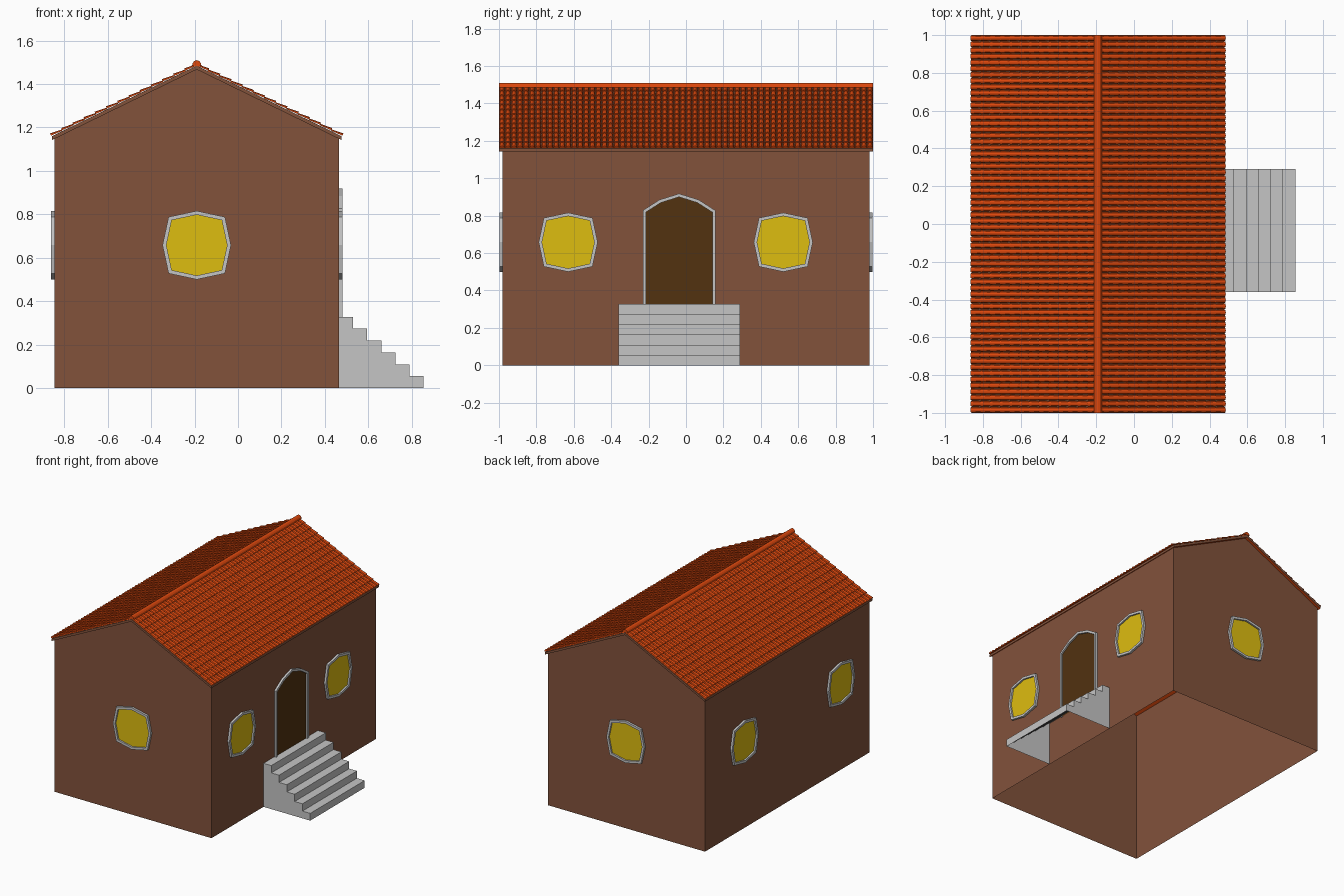
import bpy, math
from mathutils import Vector

if "Cube" in bpy.data.objects:
    bpy.data.objects.remove(bpy.data.objects["Cube"])


def material(name, rgb):
    m = bpy.data.materials.new(name)
    m.diffuse_color = (*rgb, 1)
    m.use_nodes = True
    m.node_tree.nodes["Principled BSDF"].inputs["Base Color"].default_value = m.diffuse_color
    return m


BROWN = material("wall_brown", (0.223, 0.085, 0.044))
TILE = material("tile_orange", (0.73, 0.065, 0.004))
YELLOW = material("glass_yellow", (0.73, 0.51, 0.005))
WOOD = material("door_brown", (0.085, 0.032, 0.005))
GREY = material("stone_grey", (0.56, 0.56, 0.56))


def make(name, verts, faces, *mats):
    me = bpy.data.meshes.new(name)
    me.from_pydata([tuple(v) for v in verts], [], faces)
    for m in mats:
        me.materials.append(m)
    ob = bpy.data.objects.new(name, me)
    bpy.context.collection.objects.link(ob)
    return ob


def extrude_y(name, profile, y0, y1, skip, *mats):
    """Prism from an (x, z) profile (counter-clockwise seen from the front);
    the side faces in skip are left open."""
    n = len(profile)
    verts = [(x, y, z) for y in (y0, y1) for x, z in profile]
    faces = [tuple(range(n)), tuple(range(2 * n - 1, n - 1, -1))]
    for i in range(n):
        if i not in skip:
            j = (i + 1) % n
            faces.append((j, i, i + n, j + n))
    return make(name, verts, faces, *mats)


XL, XR, XM = -0.845, 0.465, -0.19
YW = 0.98

# wall shell, open below and under the roof
extrude_y("walls", [(XL, 0), (XR, 0), (XR, 1.148), (XM, 1.468), (XL, 1.148)],
          -YW, YW, (0, 2, 3), BROWN)

# roof slab: brown edges, tile-coloured underside
EAVE, RIDGE = (0.667, 1.160), 1.485
slab = extrude_y("roof_slab", [
    (XM - EAVE[0], EAVE[1] - 0.018), (XM, RIDGE - 0.018),
    (XM + EAVE[0], EAVE[1] - 0.018), (XM + EAVE[0], EAVE[1]),
    (XM, RIDGE), (XM - EAVE[0], EAVE[1])], -1, 1, (), BROWN, TILE)
for p in slab.data.polygons:
    if p.normal.z < -0.5:
        p.material_index = 1

# rows of half-round tiles, lower ends lifted
COURSES, COLUMNS, SEG = 13, 62, 4
pitch = 2 / COLUMNS
for side, label in ((1, "right"), (-1, "left")):
    slope = Vector((side * (EAVE[0] + 0.003), 0, EAVE[1] - RIDGE))
    length = slope.length
    down = slope.normalized()
    up = Vector((-down.z * side, 0, down.x * side))
    top = Vector((XM, 0, RIDGE))
    step = length / COURSES
    verts, faces = [], []
    for r in range(COURSES):
        for c in range(COLUMNS):
            b = len(verts)
            yc = -1 + (c + 0.5) * pitch
            for d, rad, lift, h in ((r * step, 0.0125, 0.0, 0.007),
                                    ((r + 1) * step, 0.0158, 0.003, 0.011)):
                for k in range(SEG + 1):
                    a = math.pi * k / SEG
                    v = top + down * d + up * (lift + h * math.sin(a))
                    v.y = yc + rad * math.cos(a)
                    verts.append(v)
            m = SEG + 1
            new = [(b + k, b + k + 1, b + m + k + 1, b + m + k) for k in range(SEG)]
            new.append(tuple(b + m + k for k in range(SEG + 1)))
            faces += [f if side < 0 else f[::-1] for f in new]
    make(label + "_roof_tiles", verts, faces, TILE)

# ridge cap
extrude_y("ridge_cap", [(XM + 0.021 * math.cos(a), 1.486 + 0.024 * math.sin(a))
                        for a in [math.pi * k / 6 for k in range(7)]],
          -1, 1, (), TILE)


def placer(origin, u):
    o, u = Vector(origin), Vector(u)
    out = u.cross(Vector((0, 0, 1)))
    return lambda a, b, w: o + u * a + Vector((0, 0, b)) + out * w


def panel(name, place, outer, inner, closed, fill):
    """Raised grey frame between two outlines plus a thin coloured plate."""
    n = len(outer)
    depth = 0.016
    verts = ([place(a, b, 0) for a, b in outer] + [place(a, b, depth) for a, b in outer]
             + [place(a, b, depth) for a, b in inner] + [place(a, b, 0) for a, b in inner])
    faces = []
    for i in range(n if closed else n - 1):
        j = (i + 1) % n
        for k in range(3):
            faces.append((k * n + i, k * n + j, (k + 1) * n + j, (k + 1) * n + i))
    if not closed:
        faces += [(0, n, 2 * n, 3 * n), (4 * n - 1, 3 * n - 1, 2 * n - 1, n - 1)]
    make(name + "_frame", verts, faces, GREY)
    make(name + ("_glass" if closed else "_leaf"),
         [place(a, b, 0.004) for a, b in inner], [tuple(range(n))], fill)


# eight-sided windows on all four walls
octagon = []
for k in range(8):
    a = math.pi * k / 4
    r = 0.158 if k % 2 == 0 else 0.184
    octagon.append((r * math.cos(a), r * math.sin(a)))
octagon_in = [(a * 0.885, b * 0.885) for a, b in octagon]
WZ = 0.658
spots = {
    "front_window": ((XM, -YW, WZ), (1, 0, 0)),
    "back_window": ((XM, YW, WZ), (-1, 0, 0)),
}
for i, y in enumerate((-0.63, 0.52)):
    spots["right_window_%d" % (i + 1)] = ((XR, y, WZ), (0, 1, 0))
    spots["left_window_%d" % (i + 1)] = ((XL, y, WZ), (0, -1, 0))
for name, (o, u) in spots.items():
    panel(name, placer(o, u), octagon, octagon_in, True, YELLOW)

# arched door
door_out = [(0.194, 0.32), (0.194, 0.828), (0.105, 0.885), (0, 0.918),
            (-0.105, 0.885), (-0.194, 0.828), (-0.194, 0.32)]
door_in = [(0.178, 0.32), (0.178, 0.818), (0.098, 0.869), (0, 0.9),
           (-0.098, 0.869), (-0.178, 0.818), (-0.178, 0.32)]
panel("door", placer((XR, -0.037, 0), (0, 1, 0)), door_out, door_in, False, WOOD)

# stairs, hollow below and against the wall
STEPS, RISE, TREAD = 6, 0.0547, 0.065
profile = [(XR, 0)]
for s in range(STEPS):
    x = XR + (STEPS - s) * TREAD
    profile += [(x, s * RISE), (x, (s + 1) * RISE)]
profile.append((XR, STEPS * RISE))
extrude_y("stairs", profile, -0.36, 0.29, (0, len(profile) - 1), GREY)
